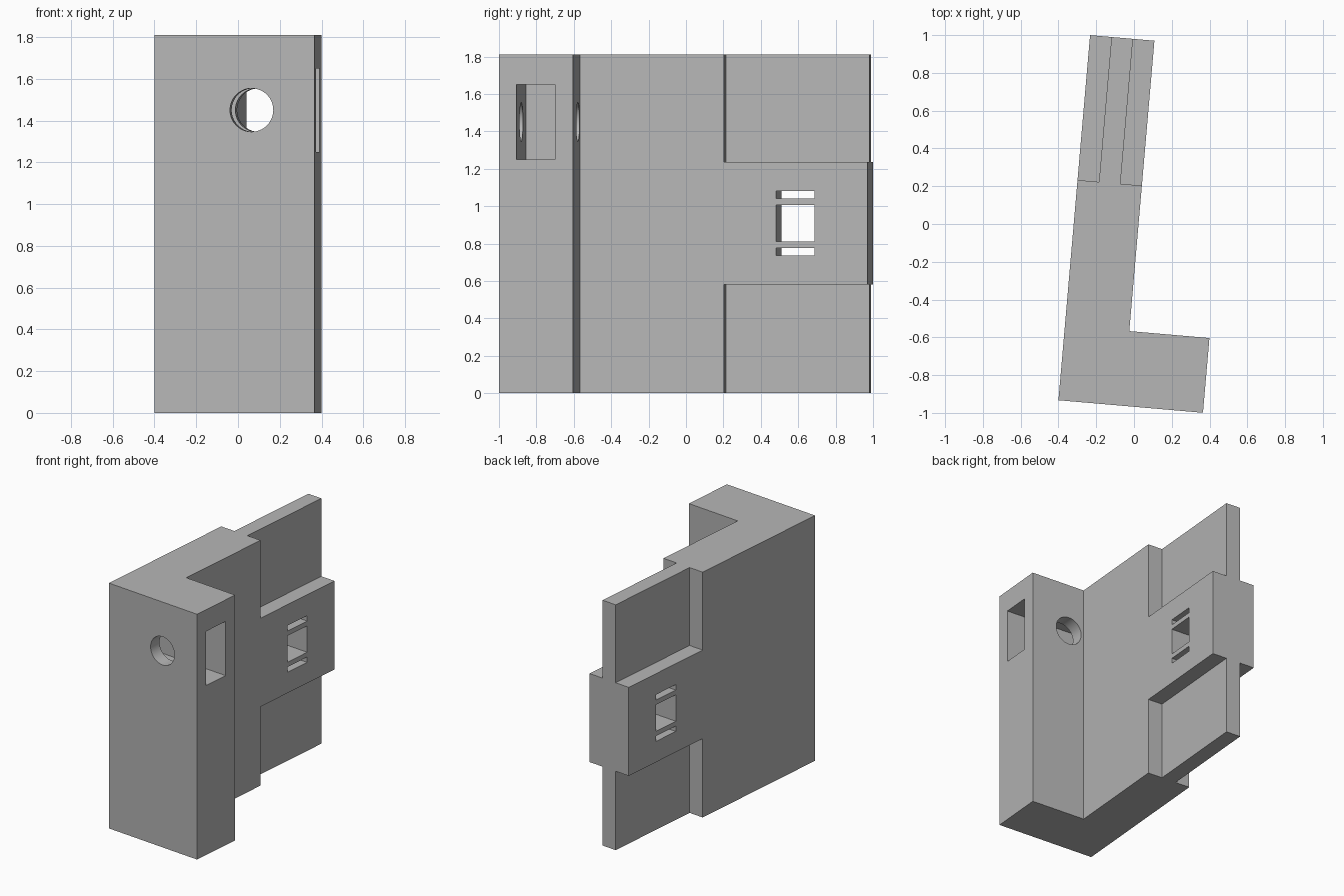
import bpy, bmesh, math
from mathutils import Matrix, Vector

if "Cube" in bpy.data.objects:
    bpy.data.objects.remove(bpy.data.objects["Cube"], do_unlink=True)

# Main sizes, in the bracket's own axes: u across, v along the wall
WIDTH, LENGTH, HEIGHT = 0.768, 1.94, 1.81
WALL, FOOT = 0.342, 0.397
STEP = 1.17                 # where the wall thins to a tongue
TAB_LOW, TAB_HIGH = 0.582, 1.235
PLACE = Matrix.Translation((-0.40, -0.933, 0)) @ Matrix.Rotation(math.radians(-4.95), 4, 'Z')

grey = bpy.data.materials.new("plain grey")
grey.use_nodes = True
colour = (0.47, 0.47, 0.47, 1)
grey.diffuse_color = colour
grey.node_tree.nodes["Principled BSDF"].inputs["Base Color"].default_value = colour


def make_object(name, bm):
    bmesh.ops.recalc_face_normals(bm, faces=bm.faces)
    mesh = bpy.data.meshes.new(name)
    bm.to_mesh(mesh)
    bm.free()
    mesh.materials.append(grey)
    obj = bpy.data.objects.new(name, mesh)
    bpy.context.collection.objects.link(obj)
    obj.matrix_world = PLACE
    return obj


def box(name, low, high):
    low, high = Vector(low), Vector(high)
    bm = bmesh.new()
    bmesh.ops.create_cube(bm, size=1)
    for v in bm.verts:
        v.co = (low + high) / 2 + v.co * (high - low)
    return make_object(name, bm)


def cut(body, cutter):
    cutter.hide_render = True
    mod = body.modifiers.new("cut", 'BOOLEAN')
    mod.operation, mod.solver, mod.object = 'DIFFERENCE', 'EXACT', cutter
    bpy.context.view_layer.objects.active = body
    bpy.ops.object.modifier_apply(modifier=mod.name)
    bpy.data.objects.remove(cutter, do_unlink=True)


# L-shaped body
bm = bmesh.new()
outline = [(0, 0), (WIDTH, 0), (WIDTH, FOOT), (WALL, FOOT), (WALL, LENGTH), (0, LENGTH)]
face = bm.faces.new([bm.verts.new((u, v, 0)) for u, v in outline])
top = bmesh.ops.extrude_face_region(bm, geom=[face])
for v in top["geom"]:
    if isinstance(v, bmesh.types.BMVert):
        v.co.z = HEIGHT
body = make_object("bracket_body", bm)

# Recesses that leave a thin tongue above and below the thick tab
for u0, u1 in ((-0.1, WALL / 3), (WALL * 2 / 3, WALL + 0.1)):
    for z0, z1 in ((-0.1, TAB_LOW), (TAB_HIGH, HEIGHT + 0.1)):
        cut(body, box("recess_cutter", (u0, STEP, z0), (u1, LENGTH + 0.1, z1)))

# Window and two slots through the tab
for z0, z1 in ((0.735, 0.775), (0.81, 1.005), (1.04, 1.08)):
    cut(body, box("slot_cutter", (-0.1, 1.45, z0), (WALL + 0.1, 1.656, z1)))

# Deep pocket in the end of the foot
cut(body, box("pocket_cutter", (WALL / 2, 0.093, 1.25), (WIDTH + 0.1, 0.299, 1.65)))

# Round hole through the foot
bm = bmesh.new()
bmesh.ops.create_cone(bm, cap_ends=True, segments=64, radius1=0.104, radius2=0.104, depth=0.6,
                      matrix=Matrix.Translation((0.467, FOOT / 2, 1.45)) @ Matrix.Rotation(math.pi / 2, 4, 'X'))
cut(body, make_object("hole_cutter", bm))

# Smooth bore, sharp edges elsewhere
bpy.ops.object.select_all(action='DESELECT')
body.select_set(True)
bpy.context.view_layer.objects.active = body
bpy.ops.object.shade_smooth_by_angle(angle=math.radians(30))
